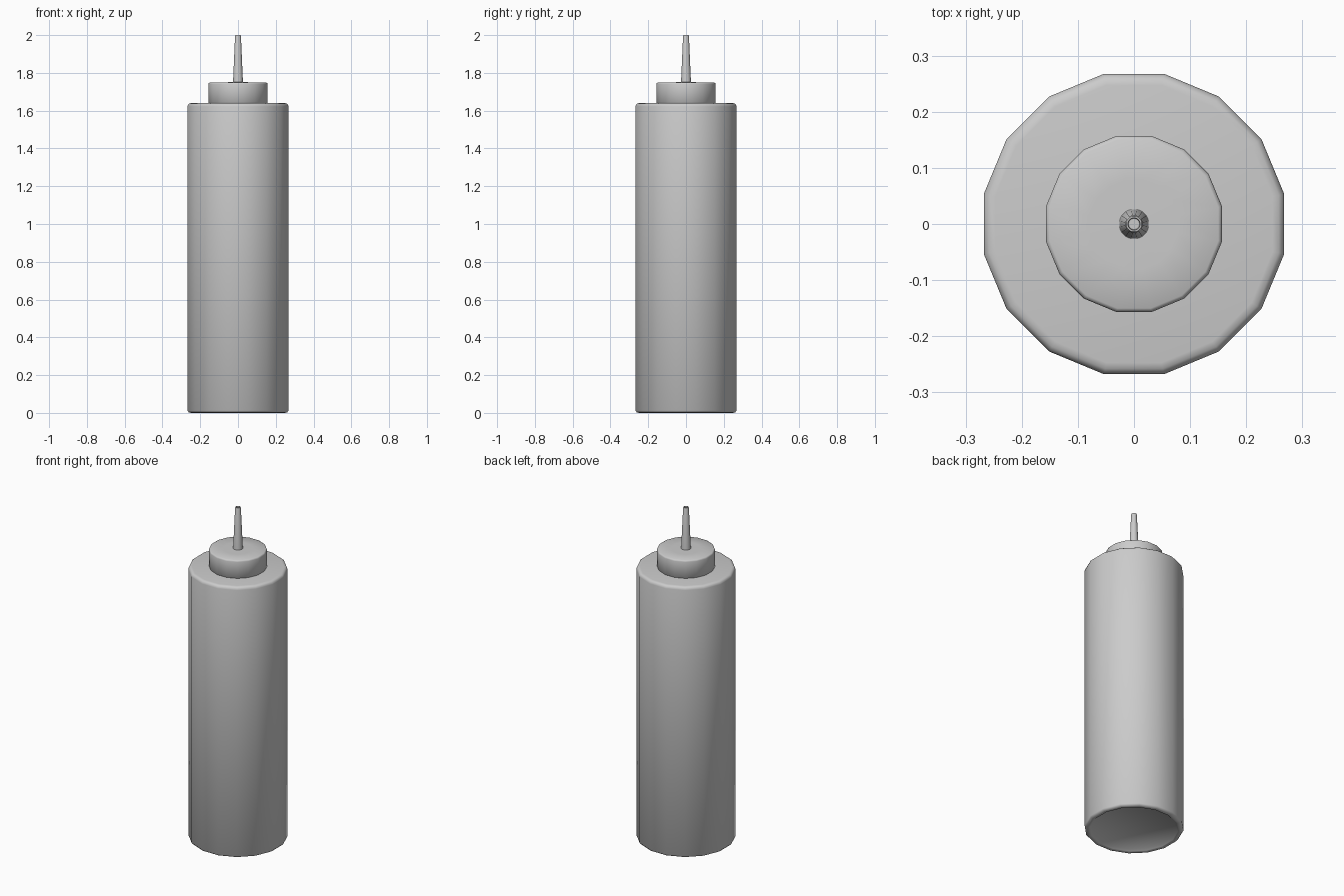
import bpy, bmesh, math

if "Cube" in bpy.data.objects:
    bpy.data.objects.remove(bpy.data.objects["Cube"])

SIDES = 16


def lathe(name, profile, angle=50):
    """Revolve a (radius, z) profile; both ends are closed with flat caps."""
    bm = bmesh.new()
    rings = []
    for r, z in profile:
        ring = []
        for i in range(SIDES):
            a = 2 * math.pi * (i + 0.5) / SIDES
            ring.append(bm.verts.new((r * math.cos(a), r * math.sin(a), z)))
        rings.append(ring)
    for low, high in zip(rings, rings[1:]):
        for i in range(SIDES):
            j = (i + 1) % SIDES
            bm.faces.new((low[i], low[j], high[j], high[i]))
    bm.faces.new(rings[0][::-1])
    bm.faces.new(rings[-1])
    bmesh.ops.recalc_face_normals(bm, faces=bm.faces)
    mesh = bpy.data.meshes.new(name)
    bm.to_mesh(mesh)
    bm.free()
    obj = bpy.data.objects.new(name, mesh)
    bpy.context.collection.objects.link(obj)
    bpy.ops.object.select_all(action='DESELECT')
    obj.select_set(True)
    bpy.context.view_layer.objects.active = obj
    bpy.ops.object.shade_smooth_by_angle(angle=math.radians(angle))
    return obj


# Bottle body: shallow recessed base, softened bottom and shoulder edges
lathe("bottle_body", [
    (0.232, 0.012), (0.242, 0.003), (0.252, 0.0), (0.266, 0.003), (0.273, 0.012),
    (0.273, 1.622), (0.270, 1.632), (0.263, 1.638), (0.252, 1.640)])

# Screw cap with a barely domed top
lathe("cap", [
    (0.155, 1.638), (0.160, 1.643), (0.160, 1.740), (0.158, 1.746),
    (0.153, 1.749), (0.080, 1.750), (0.020, 1.751)])

# Tapered nozzle with a small opening at the tip
lathe("nozzle", [
    (0.027, 1.745), (0.016, 1.994), (0.014, 2.0), (0.011, 2.0), (0.010, 1.985)])
